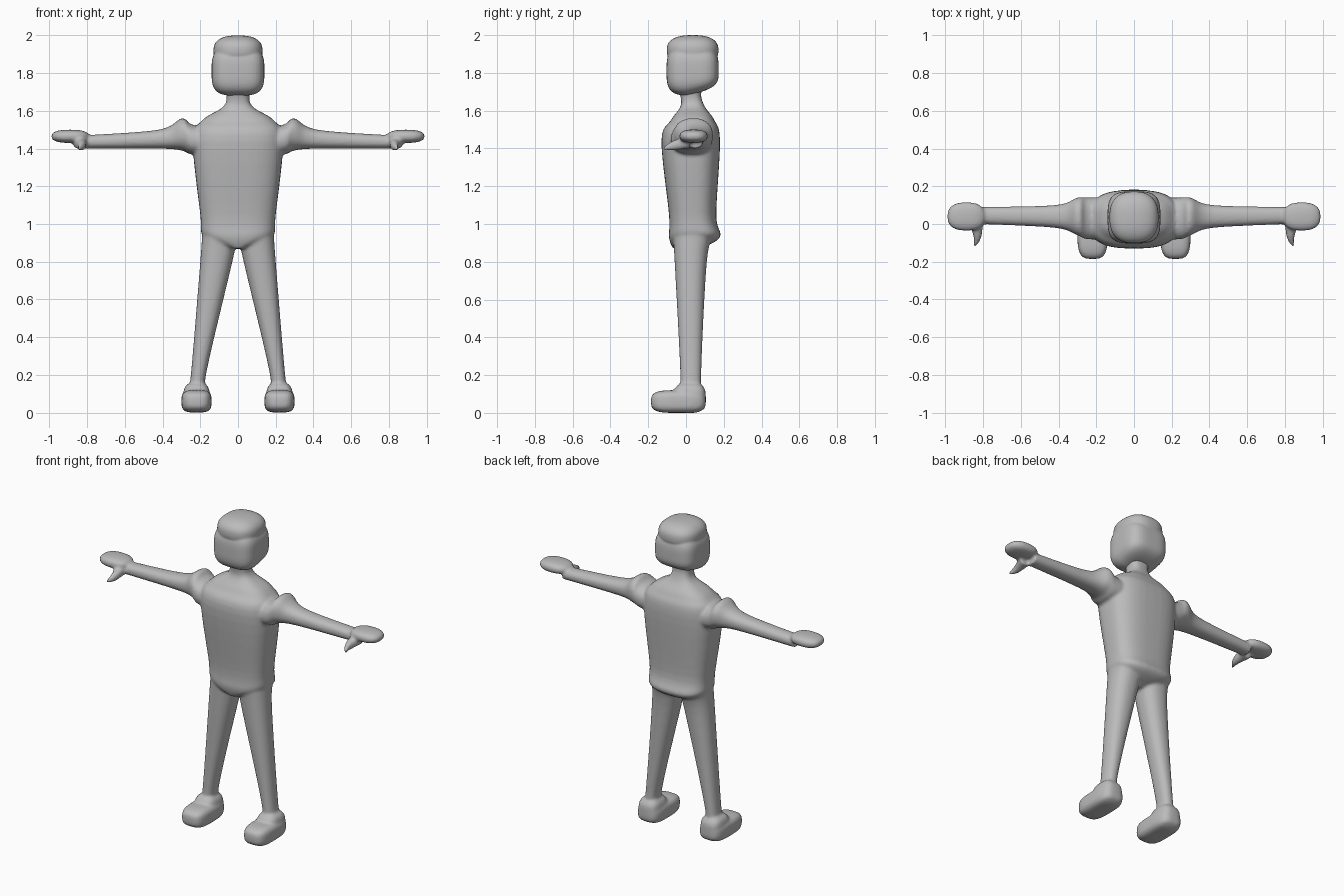
import bpy, bmesh, math
from mathutils import Vector

if "Cube" in bpy.data.objects:
    bpy.data.objects.remove(bpy.data.objects["Cube"], do_unlink=True)

shade = 0.5
grey = bpy.data.materials.new("plain_grey")
grey.use_nodes = True
grey.diffuse_color = (shade, shade, shade, 1)
grey.node_tree.nodes["Principled BSDF"].inputs["Base Color"].default_value = grey.diffuse_color


def spline(sections, steps=6):
    """Interpolate smoothly between neighbouring sections."""
    padded = [sections[0], *sections, sections[-1]]
    smooth = []
    for before, start, end, after in zip(padded, padded[1:], padded[2:], padded[3:]):
        for step in range(steps):
            t = step / steps
            row = []
            for a, b, c, d in zip(before, start, end, after):
                slope_in, slope_out = (c - a) / 2, (d - b) / 2
                ease = t * t * (3 - 2 * t)
                row.append(b + (c - b) * ease + slope_in * t * (1 - t) ** 2
                           - slope_out * t * t * (1 - t))
            smooth.append(row)
    return smooth + [sections[-1]]


def rounded(value, power):
    return math.copysign(abs(value) ** (2 / power), value)


def loft(bm, axis, sections, power=2.3, side=1, count=40):
    """Skin rounded sections given as (position, low a, high a, low b, high b)."""
    across = [i for i in range(3) if i != axis]
    rings = []
    for position, *limits in spline(sections):
        ring = []
        for k in range(count):
            angle = math.tau * k / count
            point = Vector()
            point[axis] = position
            for i, low, high, wave in zip(across, limits[::2], limits[1::2],
                                          (math.cos(angle), math.sin(angle))):
                point[i] = (low + high) / 2 + (high - low) / 2 * rounded(wave, power)
            point.x *= side
            ring.append(bm.verts.new(point))
        rings.append(ring)
    faces = [bm.faces.new(rings[0]), bm.faces.new(rings[-1])]
    for lower, upper in zip(rings, rings[1:]):
        for k in range(count):
            faces.append(bm.faces.new((lower[k - 1], lower[k], upper[k], upper[k - 1])))
    bmesh.ops.recalc_face_normals(bm, faces=faces)


def pebble(bm, centre, radii, power, side=1):
    """Add a ball squared off towards a box as the power rises."""
    ball = bmesh.ops.create_uvsphere(bm, u_segments=48, v_segments=32, radius=1)
    for vert in ball["verts"]:
        norm = sum(abs(c) ** power for c in vert.co) ** (1 / power)
        vert.co = Vector(centre) + vert.co / norm * Vector(radii)
        vert.co.x *= side
    faces = {face for vert in ball["verts"] for face in vert.link_faces}
    bmesh.ops.recalc_face_normals(bm, faces=list(faces))
    return ball["verts"]


def finish(bm, name, voxel, iterations):
    """Fuse the overlapping pieces into one smooth skin."""
    mesh = bpy.data.meshes.new(name)
    bm.to_mesh(mesh)
    bm.free()
    mesh.materials.append(grey)
    obj = bpy.data.objects.new(name, mesh)
    bpy.context.collection.objects.link(obj)
    fuse = obj.modifiers.new("fuse", "REMESH")
    fuse.mode = "VOXEL"
    fuse.voxel_size = voxel
    fuse.use_smooth_shade = True
    soften = obj.modifiers.new("soften", "SMOOTH")
    soften.iterations = iterations


# Torso from crotch to jaw: height, half width, front, back
body = bmesh.new()
torso = [(0.87, 0.03, -0.07, 0.07),
         (0.93, 0.18, -0.09, 0.18),
         (1.05, 0.2, -0.09, 0.16),
         (1.44, 0.24, -0.13, 0.18),
         (1.55, 0.19, -0.08, 0.15),
         (1.62, 0.08, -0.03, 0.1),
         (1.68, 0.06, -0.03, 0.08),
         (1.73, 0.08, -0.05, 0.09)]
loft(body, 2, [(z, -half, half, front, back) for z, half, front, back in torso], power=2.8)

# Limbs, each running from its root to its tip
arm = [(0.15, -0.08, 0.14, 1.36, 1.5),
       (0.25, -0.08, 0.14, 1.37, 1.53),
       (0.3, -0.06, 0.14, 1.39, 1.56),
       (0.42, -0.02, 0.1, 1.4, 1.5),
       (0.82, 0, 0.09, 1.4, 1.47)]
thumb = [(0.02, 0.8, 0.88, 1.4, 1.47),
         (-0.07, 0.81, 0.85, 1.39, 1.44),
         (-0.12, 0.84, 0.85, 1.39, 1.41)]
leg = [(0.95, 0, 0.19, -0.07, 0.15),
       (0.8, 0.03, 0.2, -0.06, 0.11),
       (0.2, 0.17, 0.25, -0.03, 0.08),
       (0.08, 0.16, 0.27, -0.04, 0.09)]
for side in (1, -1):
    loft(body, 0, arm, side=side)
    loft(body, 1, thumb, side=side)
    loft(body, 2, leg, side=side)
    # Hand, then the sole and the higher instep
    pebble(body, (0.89, 0.04, 1.465), (0.1, 0.075, 0.035), 2.5, side)
    pebble(body, (0.22, -0.04, 0.06), (0.08, 0.145, 0.06), 3.5, side)
    pebble(body, (0.22, 0.02, 0.08), (0.07, 0.085, 0.08), 3, side)
finish(body, "body", 0.009, 4)

# Head: boxy face whose nape slopes up behind the chin, under a rounder cap
head = bmesh.new()
for vert in pebble(head, (0, 0.035, 1.81), (0.14, 0.138, 0.13), 3.5):
    if vert.co.z < 1.8:
        vert.co.z += max(vert.co.y, 0) * (1.8 - vert.co.z) * 2
pebble(head, (0, 0.035, 1.92), (0.13, 0.137, 0.08), 2.5)
finish(head, "head", 0.007, 2)
